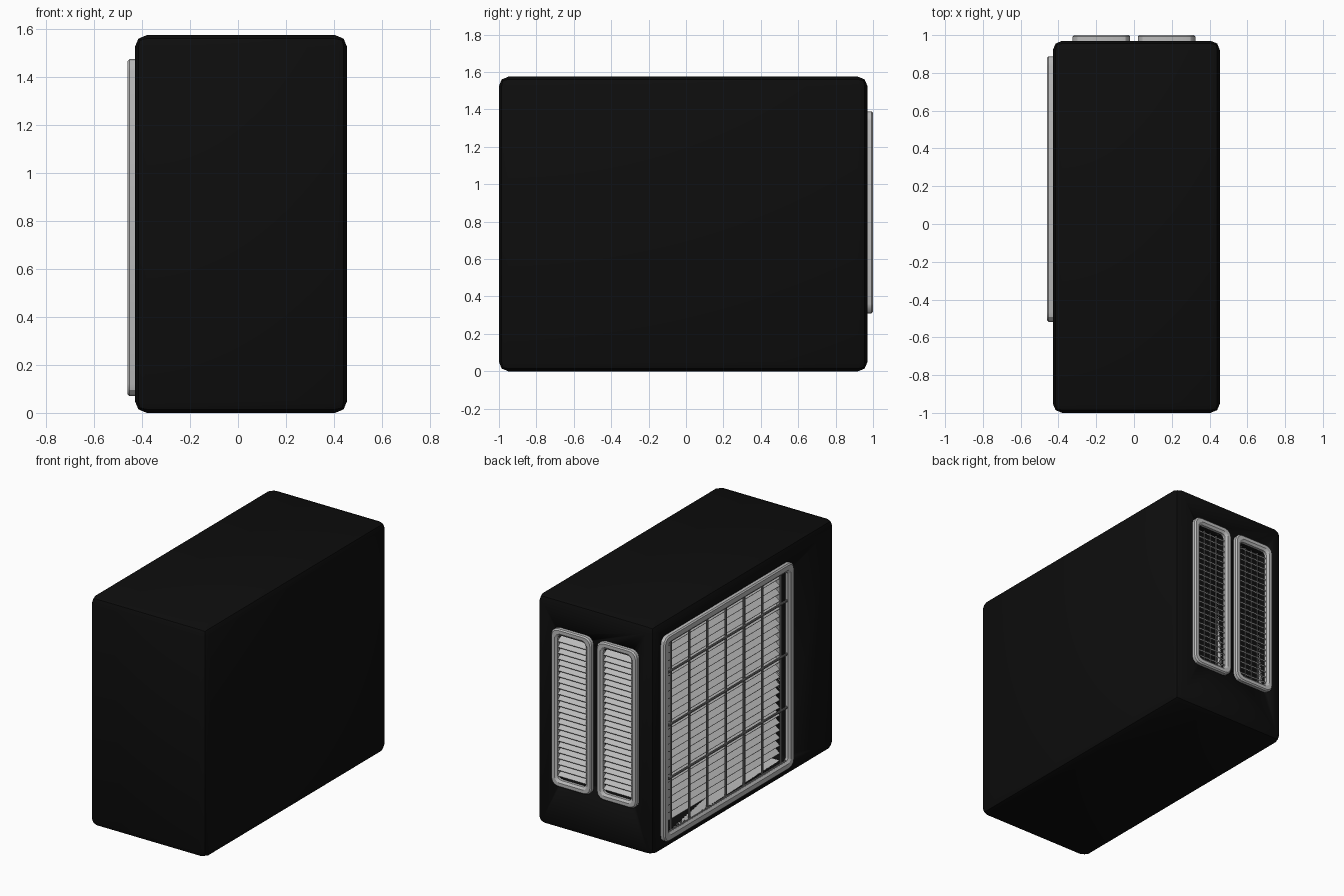
import bpy, bmesh, math
from mathutils import Matrix, Vector

cube = bpy.data.objects.get("Cube")
if cube:
    bpy.data.objects.remove(cube, do_unlink=True)


def material(name, value):
    m = bpy.data.materials.new(name)
    m.use_nodes = True
    colour = (value, value, value, 1)
    m.diffuse_color = colour
    m.node_tree.nodes["Principled BSDF"].inputs["Base Color"].default_value = colour
    return m


BLACK = material("black casing", 0.004)
GREY = material("light grey metal", 0.5)
DARK = material("dark grey wire", 0.2)


def finish(name, bm, mat, matrix, smooth=True):
    bmesh.ops.recalc_face_normals(bm, faces=bm.faces)
    mesh = bpy.data.meshes.new(name)
    bm.to_mesh(mesh)
    bm.free()
    mesh.materials.append(mat)
    ob = bpy.data.objects.new(name, mesh)
    bpy.context.collection.objects.link(ob)
    ob.matrix_world = matrix
    bpy.ops.object.select_all(action="DESELECT")
    ob.select_set(True)
    bpy.context.view_layer.objects.active = ob
    if smooth:
        bpy.ops.object.shade_smooth_by_angle(angle=math.radians(30))
    return ob


def box(bm, centre, size, tilt=0):
    m = Matrix.Translation(centre) @ Matrix.Rotation(tilt, 4, "X") @ Matrix.Diagonal((*size, 1))
    bmesh.ops.create_cube(bm, size=1, matrix=m)


def rod(bm, centre, length, radius, sideways):
    turn = Matrix.Rotation(math.pi / 2, 4, "Y" if sideways else "X")
    bmesh.ops.create_cone(bm, cap_ends=True, segments=8, radius1=radius, radius2=radius,
                          depth=length, matrix=Matrix.Translation(centre) @ turn)


def rounded_loop(bm, w, h, r, d, steps=3):
    loop = []
    for i, (sx, sy) in enumerate(((1, 1), (-1, 1), (-1, -1), (1, -1))):
        for k in range(steps + 1):
            a = math.pi / 2 * (i + k / steps)
            loop.append(bm.verts.new((sx * (w / 2 - r) + r * math.cos(a),
                                      sy * (h / 2 - r) + r * math.sin(a), d)))
    return loop


def bridge(bm, a, b):
    n = len(a)
    for i in range(n):
        bm.faces.new((a[i], a[(i + 1) % n], b[(i + 1) % n], b[i]))


def frame(name, w, h, rim, depth, matrix):
    # Raised chamfered rim whose inner wall runs down into the recess
    section = ((0, -0.005), (0, 0.022), (0.008, 0.03), (rim - 0.015, 0.03),
               (rim, 0.018), (rim, -depth))
    bm = bmesh.new()
    loops = [rounded_loop(bm, w - 2 * s, h - 2 * s, max(0.05 - s * 0.5, 0.02), d) for s, d in section]
    for a, b in zip(loops, loops[1:]):
        bridge(bm, a, b)
    return finish(name, bm, GREY, matrix)


def louvres(name, w, h, pitch, chord, d, matrix):
    bm = bmesh.new()
    count = int(h / pitch)
    for i in range(count):
        box(bm, (0, (i - (count - 1) / 2) * pitch, d), (w, 0.008, chord), math.radians(38))
    return finish(name, bm, GREY, matrix, smooth=False)


def recess(body, w, h, depth, matrix):
    bm = bmesh.new()
    a, b = (rounded_loop(bm, w, h, 0.03, d) for d in (-depth, 0.1))
    bridge(bm, a, b)
    bm.faces.new(a)
    bm.faces.new(b)
    cutter = finish("recess_cutter", bm, BLACK, matrix)
    cutter.hide_render = True
    mod = body.modifiers.new("recess", "BOOLEAN")
    mod.object = cutter
    mod.solver = "EXACT"
    bpy.context.view_layer.update()
    bpy.context.view_layer.objects.active = body
    bpy.ops.object.modifier_apply(modifier=mod.name)
    bpy.data.objects.remove(cutter, do_unlink=True)


def placement(u, v, d, origin):
    m = Matrix((u, v, d)).transposed().to_4x4()
    return Matrix.Translation(origin) @ m


# Casing with rounded edges
bm = bmesh.new()
box(bm, (0.0125, -0.015, 0.7875), (0.885, 1.97, 1.575))
bmesh.ops.bevel(bm, geom=bm.edges[:], offset=0.05, segments=2, profile=0.5, affect="EDGES")
casing = finish("casing", bm, BLACK, Matrix())

# Large side vent: frame, deep louvres and a wire guard
side = placement((0, -1, 0), (0, 0, 1), (-1, 0, 0), Vector((-0.43, 0.185, 0.7725)))
size, rim, depth = 1.405, 0.055, 0.11
opening = size - 2 * rim
recess(casing, opening, opening, depth, side)
frame("side_vent_frame", size, size, rim, depth, side)
louvres("side_vent_louvres", opening, opening - 0.03, 0.052, 0.06, -0.07, side)
bm = bmesh.new()
for i in range(7):
    rod(bm, ((i - 3) * 0.198, 0, 0.0), opening, 0.008, False)
for i in range(4):
    rod(bm, (0, -0.65 + i * 0.365, 0.01), opening, 0.008, True)
finish("side_vent_wire_guard", bm, DARK, side)

# Pair of tall back vents: frame, louvres and thin rods behind
w, h, rim, depth = 0.305, 1.08, 0.045, 0.06
for label, sign in (("left", 1), ("right", -1)):
    back = placement((-1, 0, 0), (0, 0, 1), (0, 1, 0), Vector((sign * 0.1725, 0.97, 0.85)))
    recess(casing, w - 2 * rim, h - 2 * rim, depth, back)
    frame(label + "_back_vent_frame", w, h, rim, depth, back)
    louvres(label + "_back_vent_louvres", w - 2 * rim, h - 2 * rim - 0.02, 0.04, 0.045, -0.005, back)
    bm = bmesh.new()
    for i in range(4):
        rod(bm, ((i - 1.5) * 0.05, 0, -0.035), h - 2 * rim, 0.005, False)
    finish(label + "_back_vent_rods", bm, DARK, back)
